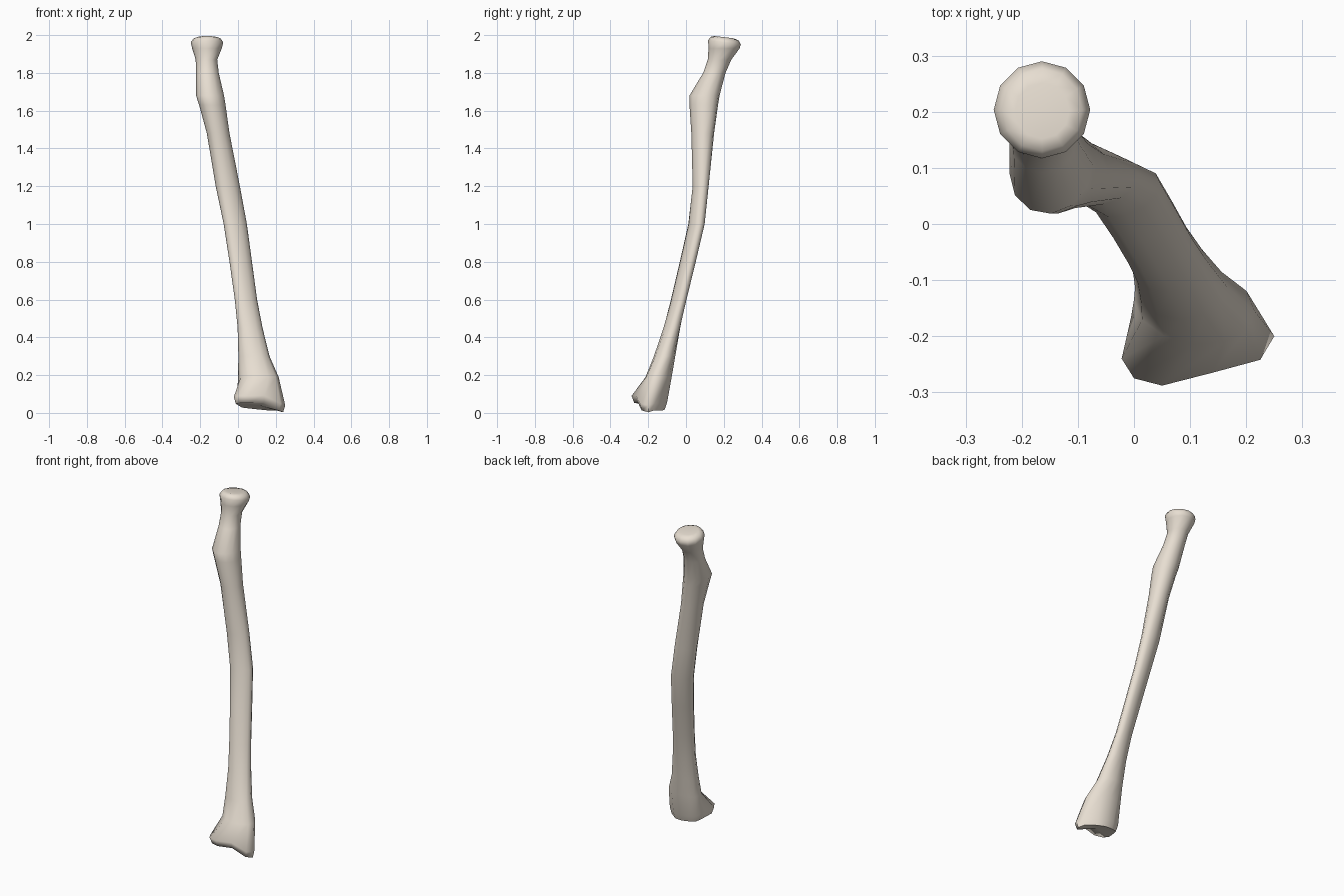
import bpy, bmesh
from math import sin, cos, tau
from mathutils import Vector

N = 12  # sides of every cross-section

# Shaft and head sections: z, x min, x max, y min, y max, skew, tilt
SECTIONS = [
    (0.19, 0.000, 0.215, -0.215, -0.075, -0.15, 0),
    (0.30, 0.002, 0.167, -0.170, -0.057, 0.0, 0),
    (0.45, -0.002, 0.130, -0.120, -0.030, 0.2, 0),
    (0.60, -0.017, 0.101, -0.080, 0.003, 0.4, 0),
    (0.80, -0.045, 0.074, -0.033, 0.052, 0.4, 0),
    (1.00, -0.076, 0.047, 0.012, 0.099, 0.4, 0),
    (1.20, -0.118, 0.010, 0.034, 0.121, 0.25, 0),
    (1.48, -0.165, -0.045, 0.028, 0.149, 0.1, 0),
    (1.63, -0.206, -0.066, 0.018, 0.170, 0.1, 0),
    (1.68, -0.222, -0.074, 0.018, 0.178, 0.1, 0),
    (1.80, -0.222, -0.102, 0.091, 0.209, 0.0, 0),
    (1.87, -0.224, -0.110, 0.115, 0.240, 0.0, 0),
    (1.93, -0.243, -0.086, 0.119, 0.284, 0.0, 0),
    (1.962, -0.250, -0.078, 0.117, 0.290, 0.0, -0.12),
    (1.982, -0.235, -0.092, 0.130, 0.277, 0.0, -0.12),
    (1.989, -0.212, -0.115, 0.152, 0.252, 0.0, -0.12),
]

# Wrist end: outline of the flared rim with its pointed corner on the right
RIM = [(0.250, -0.200, 0.040), (0.225, -0.165, 0.050), (0.165, -0.115, 0.050),
       (0.110, -0.100, 0.055), (0.060, -0.105, 0.060), (0.015, -0.120, 0.065),
       (-0.005, -0.165, 0.075), (-0.022, -0.240, 0.085), (0.000, -0.275, 0.090),
       (0.050, -0.288, 0.090), (0.140, -0.265, 0.092), (0.225, -0.242, 0.050)]


def section(z, x0, x1, y0, y1, skew, tilt):
    """Skewed oval that fills the given x and y ranges."""
    cx, cy, hx, hy = (x0 + x1) / 2, (y0 + y1) / 2, (x1 - x0) / 2, (y1 - y0) / 2
    pts = []
    for i in range(N):
        t = tau * i / N
        dy = hy * sin(t + skew)
        pts.append(Vector((cx + hx * cos(t), cy + dy, z + tilt * dy)))
    return pts


rim = [Vector(p) for p in RIM]
mid = Vector((0.11, -0.19, 0.0))
joint = [mid + Vector(((p.x - mid.x) * 0.92, (p.y - mid.y) * 0.86, p.z - 0.037)) for p in rim]
rings = [joint, rim] + [section(*s) for s in SECTIONS]

# Skin the sections and close both ends with shallow dishes
bm = bmesh.new()
loops = [[bm.verts.new(p) for p in ring] for ring in rings]
for a, b in zip(loops, loops[1:]):
    for i in range(N):
        j = (i + 1) % N
        bm.faces.new((a[i], a[j], b[j], b[i]))
for loop, centre in ((loops[0], (0.11, -0.19, 0.040)), (loops[-1], (-0.164, 0.202, 1.982))):
    c = bm.verts.new(centre)
    for i in range(N):
        bm.faces.new((loop[i], loop[(i + 1) % N], c))
bmesh.ops.recalc_face_normals(bm, faces=bm.faces)

mesh = bpy.data.meshes.new("forearm_bone")
bm.to_mesh(mesh)
bm.free()
bone = bpy.data.objects.new("forearm_bone", mesh)
bpy.context.collection.objects.link(bone)

# Ivory colour
ivory = bpy.data.materials.new("ivory")
ivory.diffuse_color = (0.80, 0.73, 0.64, 1)
mesh.materials.append(ivory)

bpy.context.view_layer.objects.active = bone
bone.select_set(True)
bpy.ops.object.shade_smooth_by_angle(angle=1.1)
